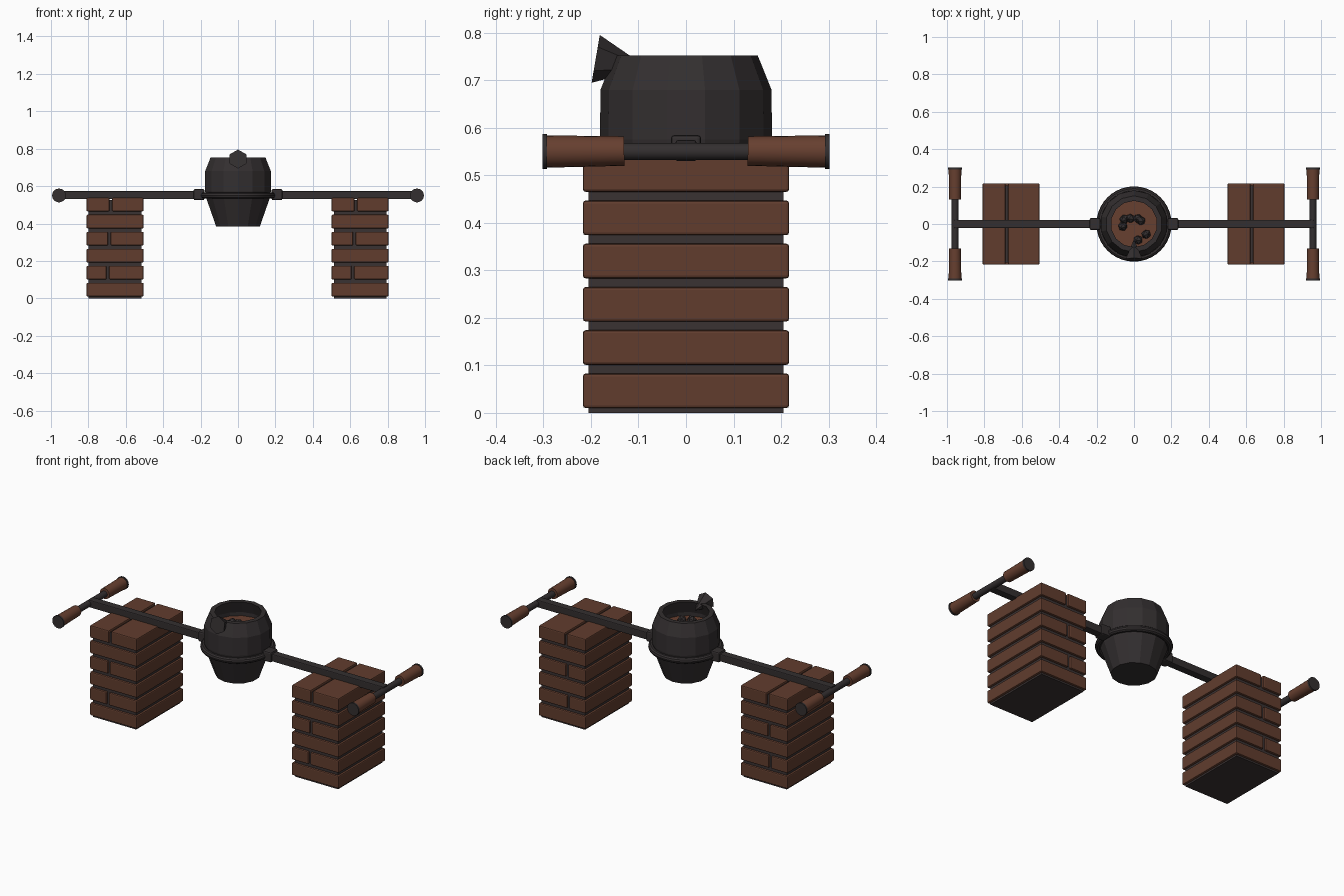
import bpy, math, random
from mathutils import Vector

random.seed(4)
cube = bpy.data.objects.get("Cube")
if cube:
    bpy.data.objects.remove(cube, do_unlink=True)


def material(name, rgb):
    m = bpy.data.materials.new(name)
    m.use_nodes = True
    m.diffuse_color = (*rgb, 1)
    m.node_tree.nodes["Principled BSDF"].inputs["Base Color"].default_value = (*rgb, 1)
    return m


BRICK = material("brick red", (0.12, 0.046, 0.027))
MORTAR = material("dark mortar", (0.042, 0.032, 0.032))
IRON = material("dark iron", (0.033, 0.028, 0.029))
WOOD = material("brown wood", (0.135, 0.05, 0.029))


def finish(name, mat, bevel=0, smooth=False):
    ob = bpy.context.object
    ob.name = name
    ob.data.materials.append(mat)
    if bevel:
        mod = ob.modifiers.new("bevel", "BEVEL")
        mod.width = bevel
        mod.segments = 2
    if smooth:
        bpy.ops.object.shade_smooth_by_angle(angle=math.radians(35))
    return ob


def box(name, lo, hi, mat, bevel=0):
    lo, hi = Vector(lo), Vector(hi)
    bpy.ops.mesh.primitive_cube_add(size=1, location=(lo + hi) / 2)
    bpy.context.object.scale = hi - lo
    bpy.ops.object.transform_apply(location=False, rotation=False, scale=True)
    return finish(name, mat, bevel)


def rod(name, start, end, r1, r2, mat, sides=20, smooth=True):
    start, end = Vector(start), Vector(end)
    axis = end - start
    bpy.ops.mesh.primitive_cone_add(vertices=sides, radius1=r1, radius2=r2,
                                    depth=axis.length, location=(start + end) / 2)
    bpy.context.object.rotation_euler = axis.to_track_quat("Z", "Y").to_euler()
    return finish(name, mat, smooth=smooth)


def lathe(name, profile, sides, mat):
    verts, faces = [], []
    for r, z in profile:
        for i in range(sides):
            a = math.tau * (i + 0.5) / sides
            verts.append((r * math.cos(a), r * math.sin(a), z))
    for k in range(len(profile) - 1):
        for i in range(sides):
            j = (i + 1) % sides
            faces.append((k * sides + i, k * sides + j,
                          (k + 1) * sides + j, (k + 1) * sides + i))
    faces.append(tuple(reversed(range(sides))))
    faces.append(tuple(range(len(verts) - sides, len(verts))))
    mesh = bpy.data.meshes.new(name)
    mesh.from_pydata(verts, [], faces)
    ob = bpy.data.objects.new(name, mesh)
    bpy.context.collection.objects.link(ob)
    mesh.materials.append(mat)
    return ob


# Brick pillars: whole courses alternate with split ones
for side, x in (("right", -0.81), ("left", 0.5)):
    box(side + "_mortar", (x + 0.012, -0.205, 0), (x + 0.293, 0.205, 0.525), MORTAR)
    for row in range(6):
        z = 0.01 + 0.091 * row
        spans = [(0, 0.305)]
        if row % 2:
            cut = 0.11 + 0.004 * row
            spans = [(0, cut - 0.007), (cut + 0.007, 0.305)]
        for n, (a, b) in enumerate(spans):
            box(f"{side}_brick_{row}_{n}", (x + a, -0.217, z),
                (x + b, 0.217, z + 0.073), BRICK, 0.006)

# Spit arms, brackets, crossbars and handles on both sides
for side, s in (("right", -1), ("left", 1)):
    xs = sorted((s * 0.2, s * 0.96))
    box(side + "_arm", (xs[0], -0.022, 0.53), (xs[1], 0.022, 0.574), IRON, 0.005)
    xs = sorted((s * 0.18, s * 0.237))
    box(side + "_bracket", (xs[0], -0.032, 0.525), (xs[1], 0.032, 0.585), IRON, 0.008)
    x = s * 0.957
    rod(side + "_crossbar", (x, -0.295, 0.55), (x, 0.295, 0.55), 0.018, 0.018, IRON)
    for end, e in (("front", -1), ("back", 1)):
        rod(f"{side}_{end}_handle", (x, e * 0.13, 0.551), (x, e * 0.294, 0.55),
            0.031, 0.034, WOOD)
        rod(f"{side}_{end}_end_cap", (x, e * 0.292, 0.55), (x, e * 0.302, 0.55),
            0.037, 0.037, IRON)

# Open kettle with a thick rim and a hollow inside
lathe("kettle", [(0.12, 0.385), (0.172, 0.53), (0.181, 0.575), (0.18, 0.68),
                 (0.151, 0.752), (0.124, 0.752), (0.15, 0.68), (0.15, 0.64)], 14, IRON)
lathe("stew", [(0.148, 0.65), (0.148, 0.66)], 14, WOOD)

# Holding ring around the kettle
bpy.ops.mesh.primitive_torus_add(major_radius=0.184, minor_radius=0.017,
                                 major_segments=40, minor_segments=10,
                                 location=(0, 0, 0.55))
finish("holding_ring", IRON, smooth=True)

# Pouring spout: six-sided cone pointing into the rim
rod("spout", (0, -0.19, 0.745), (0, -0.085, 0.727), 0.051, 0.002, IRON, 6, False)

# Lumps floating in the kettle
for n, (x, y) in enumerate([(-0.06, -0.012), (-0.052, 0.025), (-0.02, 0.03),
                            (0.022, 0.028), (0.036, 0.018), (0.022, -0.085),
                            (0.065, -0.055)]):
    bpy.ops.mesh.primitive_ico_sphere_add(subdivisions=1, radius=0.026,
                                          location=(x, y, 0.665))
    bpy.context.object.rotation_euler = [random.uniform(0, 3) for _ in range(3)]
    finish(f"lump_{n}", IRON)
